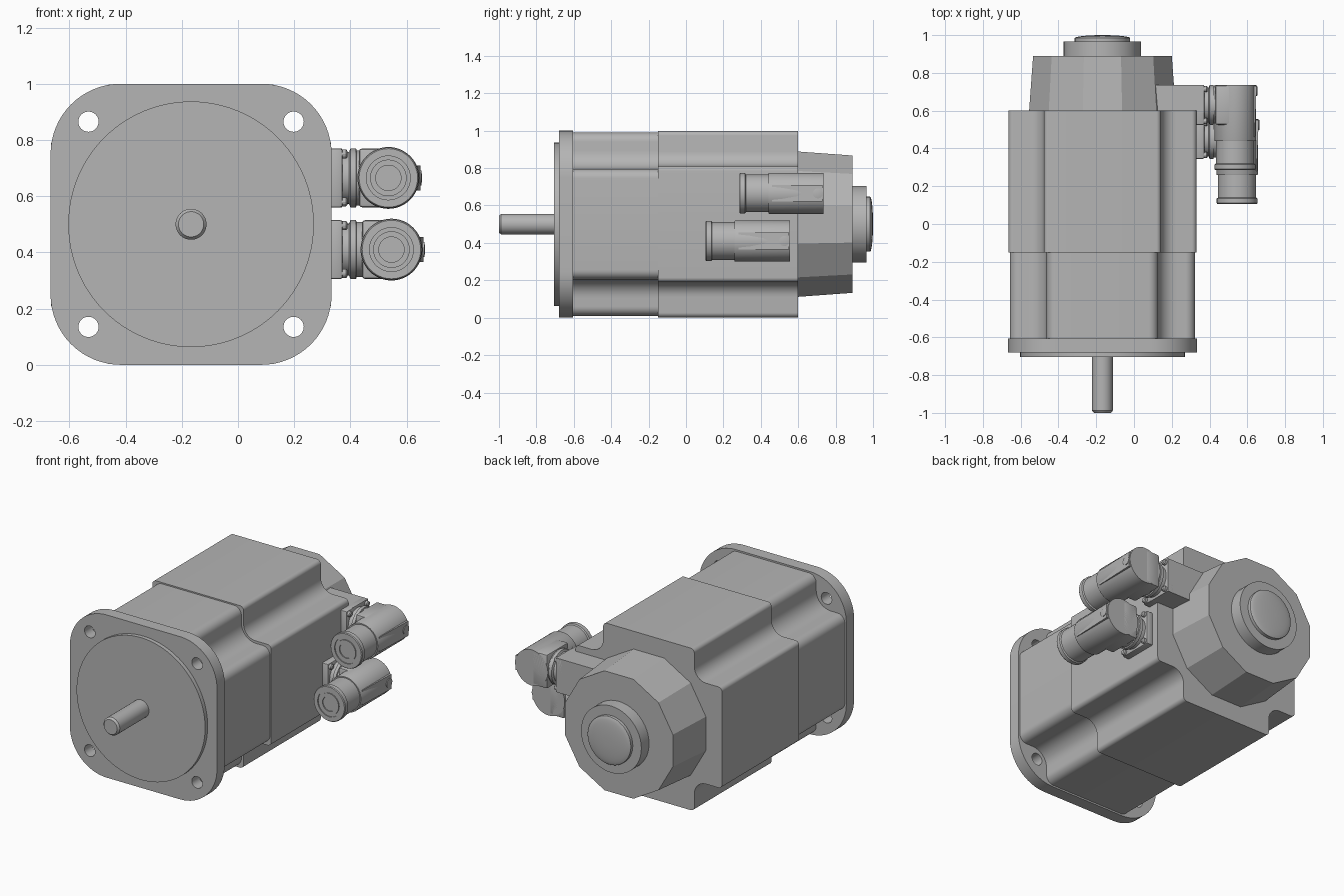
import bpy, bmesh
from math import sin, cos, pi, radians
from mathutils import Vector

if "Cube" in bpy.data.objects:
    bpy.data.objects.remove(bpy.data.objects["Cube"], do_unlink=True)

GREY = (0.46, 0.46, 0.46, 1)
metal = bpy.data.materials.new("plain grey metal")
metal.use_nodes = True
metal.diffuse_color = GREY
metal.node_tree.nodes["Principled BSDF"].inputs["Base Color"].default_value = GREY

CX, CZ = -0.167, 0.5   # motor axis
parts = []


def finish(name, bm):
    bmesh.ops.remove_doubles(bm, verts=bm.verts, dist=1e-5)
    bmesh.ops.recalc_face_normals(bm, faces=bm.faces)
    me = bpy.data.meshes.new(name)
    bm.to_mesh(me)
    bm.free()
    me.materials.append(metal)
    ob = bpy.data.objects.new(name, me)
    bpy.context.collection.objects.link(ob)
    parts.append(ob)
    return ob


def lathe(name, profile, center, axis="y", sides=48, start=0.0):
    """Revolve (radius, position) pairs about an axis through center."""
    bm = bmesh.new()
    rings = []
    for r, t in profile:
        ring = []
        for i in range(sides):
            a = start + 2 * pi * i / sides
            u, v = r * cos(a), r * sin(a)
            co = (center[0] + u, t, center[1] + v) if axis == "y" else (t, center[0] + u, center[1] + v)
            ring.append(bm.verts.new(co))
        rings.append(ring)
    for a, b in zip(rings, rings[1:]):
        for i in range(sides):
            j = (i + 1) % sides
            bm.faces.new((a[i], a[j], b[j], b[i]))
    bm.faces.new(rings[0])
    bm.faces.new(rings[-1])
    return finish(name, bm)


def box(name, x, y, z, bevel=0.0):
    bm = bmesh.new()
    bmesh.ops.create_cube(bm, size=1)
    for v in bm.verts:
        v.co = [lo + (c + 0.5) * (hi - lo) for c, (lo, hi) in zip(v.co, (x, y, z))]
    if bevel:
        bmesh.ops.bevel(bm, geom=bm.edges[:], offset=bevel, segments=2, affect="EDGES", profile=0.5)
    return finish(name, bm)


def fillet(corners, steps=8):
    """Round right-angled corners given as (x, y, radius)."""
    out = []
    n = len(corners)
    for i, (x, y, r) in enumerate(corners):
        p = Vector((x, y))
        d1 = (Vector(corners[i - 1][:2]) - p).normalized()
        d2 = (Vector(corners[(i + 1) % n][:2]) - p).normalized()
        c = p + (d1 + d2) * r
        for k in range(steps + 1):
            a = pi / 2 * k / steps
            out.append(c - d2 * r * cos(a) - d1 * r * sin(a))
    return out


def four_way(corners):
    """Repeat a quadrant's corners clockwise around the axis."""
    out = []
    for _ in range(4):
        out += corners
        corners = [(y, -x, r) for x, y, r in corners]
    return out


def prism(name, loops, y0, y1):
    """Extrude outlines (outer first, then holes) along y on the motor axis."""
    cu = bpy.data.curves.new(name + "_outline", "CURVE")
    cu.dimensions = "2D"
    cu.fill_mode = "BOTH"
    cu.extrude = (y1 - y0) / 2
    for loop in loops:
        sp = cu.splines.new("POLY")
        sp.points.add(len(loop) - 1)
        for pt, (x, y) in zip(sp.points, loop):
            pt.co = (x, y, 0, 1)
        sp.use_cyclic_u = True
    tmp = bpy.data.objects.new(name + "_outline", cu)
    me = bpy.data.meshes.new_from_object(tmp)
    bm = bmesh.new()
    bm.from_mesh(me)
    for v in bm.verts:
        x, y, z = v.co
        v.co = (CX + x, (y0 + y1) / 2 - z, CZ + y)
    bpy.data.objects.remove(tmp)
    bpy.data.curves.remove(cu)
    bpy.data.meshes.remove(me)
    return finish(name, bm)


def circle(x, y, r, n=32):
    return [(x + r * cos(2 * pi * i / n), y + r * sin(2 * pi * i / n)) for i in range(n)]


AXIS = (CX, CZ)

# Mounting flange with four bolt holes
holes = [circle(sx * 0.365, sz * 0.365, 0.036) for sx in (-1, 1) for sz in (-1, 1)]
prism("mounting_flange", [fillet(four_way([(0.5, 0.5, 0.25)]), 16)] + holes, -0.68, -0.605)

# Centring disc and shaft
lathe("centring_disc", [(0.437, -0.705), (0.437, -0.67)], AXIS, sides=96)
lathe("shaft", [(0.045, -1.0), (0.055, -0.988), (0.055, -0.69)], AXIS)

# Two body sections with scooped corners
for name, half, shoulder, edge, scoop, y0, y1 in (
        ("front_housing", 0.49, 0.295, 0.05, 0.1, -0.605, -0.15),
        ("rear_housing", 0.498, 0.31, 0.025, 0.08, -0.15, 0.6)):
    quadrant = [(shoulder, half, edge), (shoulder, shoulder, scoop), (half, shoulder, edge)]
    prism(name, [fillet(four_way(quadrant))], y0, y1)

# Twelve-sided rear cover, end boss and domed cap
cover = lathe("rear_cover", [(0.402, 0.59), (0.402, 0.6), (0.38, 0.89)], AXIS, sides=12, start=radians(15))
lathe("end_boss", [(0.205, 0.88), (0.205, 0.965)], AXIS)
dome = [(0.147 * cos(a), 0.984 + 0.016 * sin(a)) for a in (radians(10 * k) for k in range(9))]
lathe("end_cap", [(0.147, 0.96)] + dome, AXIS)

# Bracket carrying the upper connector
box("connector_bracket", (0.1, 0.37), (0.59, 0.735), (0.56, 0.77))


def connector(prefix, cx, yc, zc):
    """Right-angled plug: square mount, neck, head and cable sleeve."""
    h = 0.105
    box(prefix + "_mount_plate", (0.325, 0.372), (yc - h, yc + h), (zc - h, zc + h), 0.008)
    lathe(prefix + "_neck", [(0.092, 0.36), (0.092, 0.395), (0.105, 0.4), (0.105, 0.42),
                             (0.098, 0.422), (0.098, cx)], (yc, zc), axis="x")
    for sy in (-1, 1):
        for sz in (-1, 1):
            lathe(prefix + "_mount_screw", [(0.016, 0.36), (0.016, 0.385), (0.01, 0.39)],
                  (yc + sy * 0.085, zc + sz * 0.085), axis="x", sides=12)
    box(prefix + "_elbow_block", (cx - 0.105, cx), (yc - h, yc + h), (zc - h, zc + h), 0.012)
    lathe(prefix + "_head", [(0.108, yc - 0.19), (0.11, yc - 0.185), (0.11, yc + 0.105)], (cx, zc))
    y = yc - 0.345
    lathe(prefix + "_cable_sleeve", [
        (0.045, y + 0.006), (0.045, y), (0.065, y), (0.065, y + 0.006), (0.078, y + 0.006),
        (0.078, y), (0.104, y), (0.108, y + 0.005), (0.108, y + 0.03), (0.101, y + 0.035),
        (0.101, yc - 0.18)], (cx, zc))
    # tapered side plate and its round screw cap
    plate = box(prefix + "_side_plate", (cx + 0.08, cx + 0.114), (yc - 0.17, yc + 0.1), (zc - 0.045, zc + 0.045))
    for v in plate.data.vertices:
        if v.co.x > cx + 0.1 and v.co.y < yc:
            v.co.x -= 0.01
    lathe(prefix + "_side_cap", [(0.027, cx + 0.1), (0.027, cx + 0.117), (0.015, cx + 0.119)],
          (yc + 0.075, zc), axis="x", sides=24)


connector("upper_connector", 0.535, 0.63, 0.665)
connector("lower_connector", 0.546, 0.45, 0.41)

# Smooth round parts, keeping edges sharp
bpy.ops.object.select_all(action="DESELECT")
for ob in parts:
    if ob is not cover:
        ob.select_set(True)
bpy.context.view_layer.objects.active = parts[0]
bpy.ops.object.shade_smooth_by_angle(angle=radians(25))
